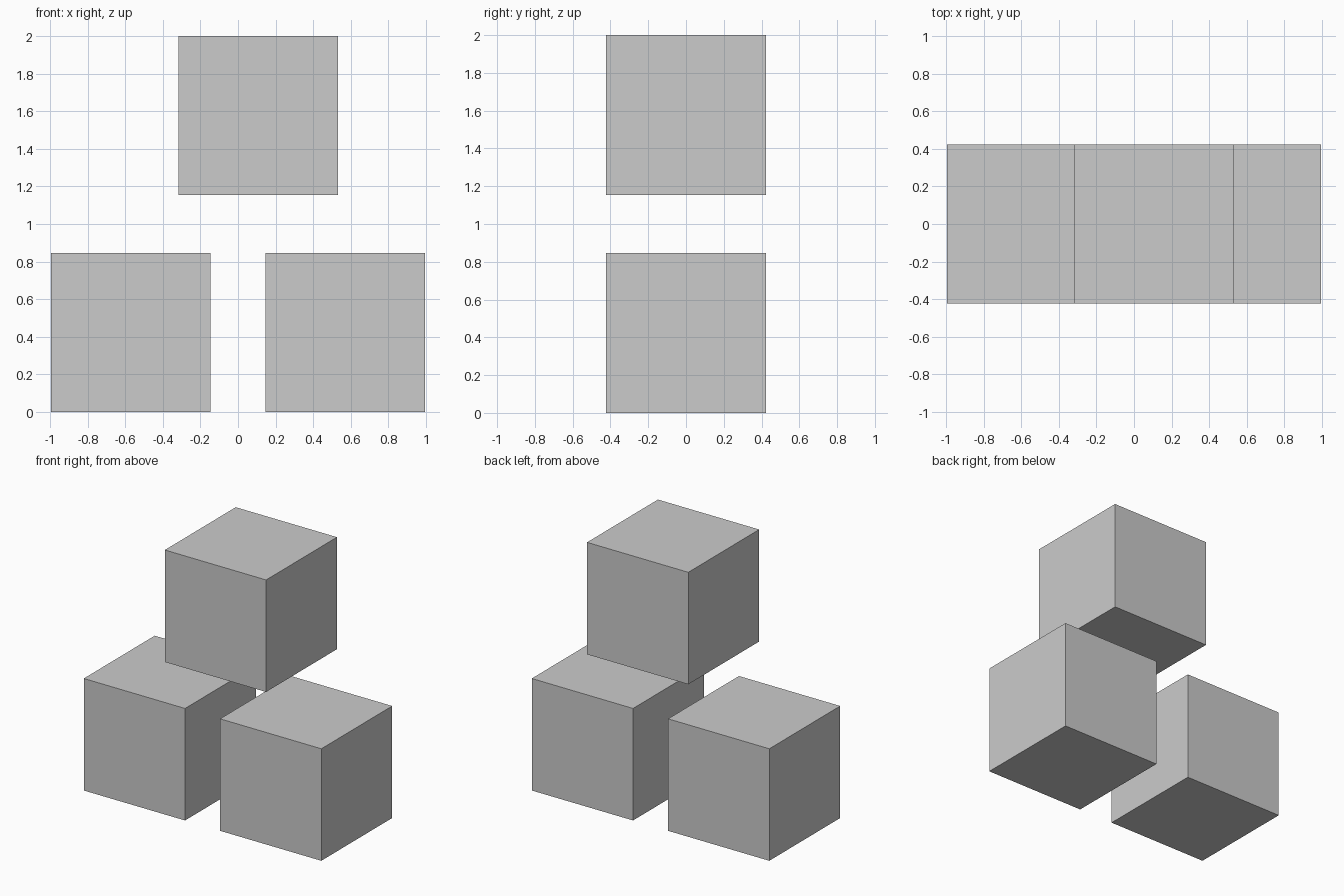
import bpy

if "Cube" in bpy.data.objects:
    bpy.data.objects.remove(bpy.data.objects["Cube"])

SIZE = 0.847  # edge length of every block


def block(name, x, bottom):
    bpy.ops.mesh.primitive_cube_add(size=SIZE, location=(x, 0, bottom + SIZE / 2))
    bpy.context.object.name = name


# Two blocks on the ground
for side, sign in (("left", -1), ("right", 1)):
    block(f"{side}_block", sign * 0.57, 0)

# Floating block above, slightly off centre
block("top_block", 0.108, 2 - SIZE)
